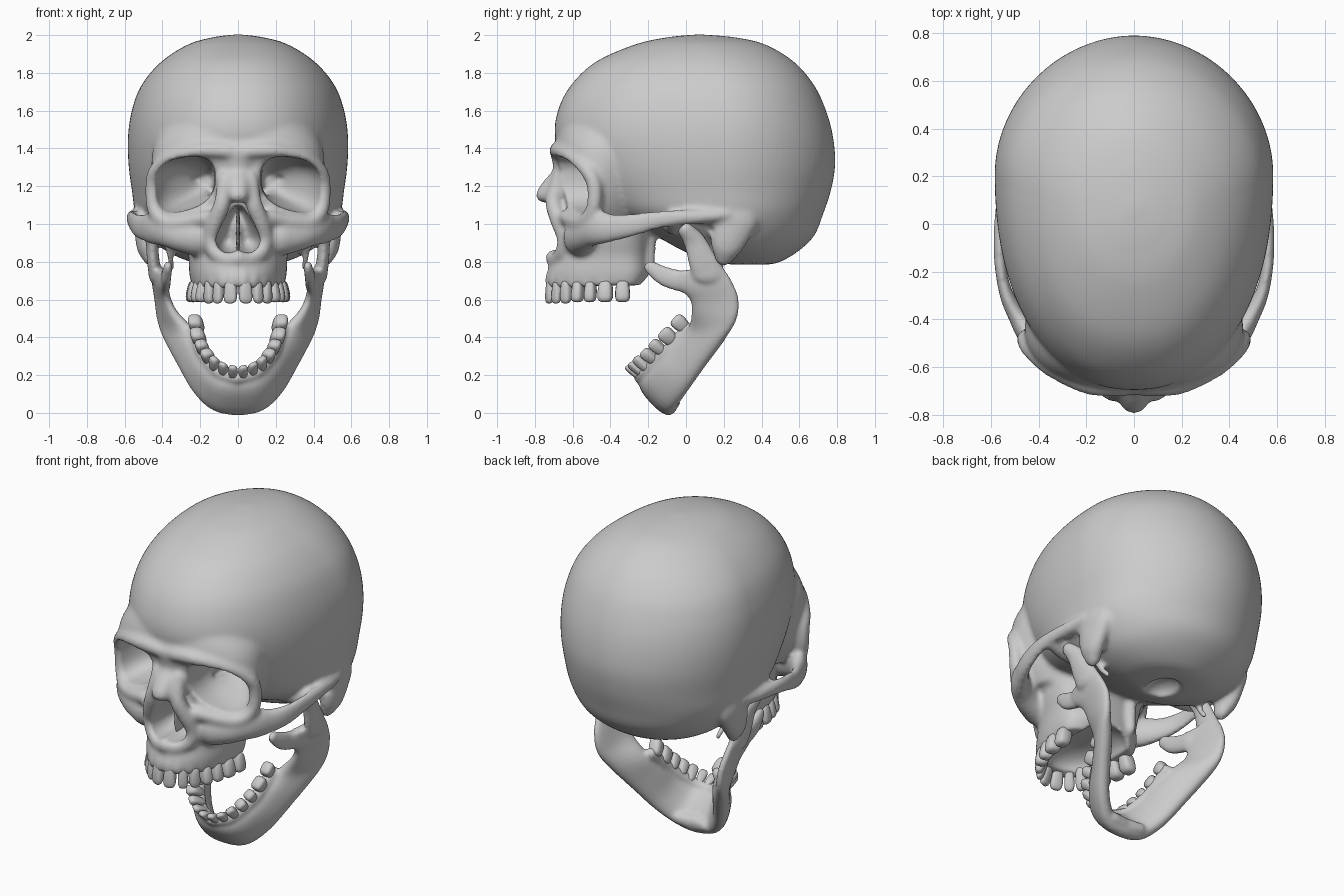
import bpy, bmesh, math
from mathutils import Vector, Matrix


def spow(v, e):
    return math.copysign(abs(v) ** e, v)


def spline(rows, k=4):
    """Catmull-Rom interpolation of rows of numbers."""
    out = []
    for i in range(len(rows) - 1):
        a, b, c, d = (rows[max(0, min(len(rows) - 1, i + j))] for j in (-1, 0, 1, 2))
        for s in range(k):
            t = s / k
            out.append([q + .5 * t * (r - p + t * (2*p - 5*q + 4*r - w + t * (3 * (q - r) + w - p)))
                        for p, q, r, w in zip(a, b, c, d)])
    return out + [list(rows[-1])]


def loft(bm, rings):
    vs = [[bm.verts.new(p) for p in r] for r in rings]
    n = len(vs[0])
    for a, b in zip(vs, vs[1:]):
        for i in range(n):
            bm.faces.new((a[i], a[(i + 1) % n], b[(i + 1) % n], b[i]))
    bm.faces.new(vs[0])
    bm.faces.new(vs[-1])


def slices(bm, rows, front=2.0, back=2.0, n=80):
    """Horizontal slices: z, front y, y of widest point, back y, half width."""
    rings = []
    for z, yf, yc, yb, w in spline(rows, 6):
        ring = []
        for i in range(n):
            c, s = math.cos(math.tau * i / n), math.sin(math.tau * i / n)
            e = 2 / (front if s < 0 else back)
            ring.append((w * spow(c, e), yc + (yc - yf if s < 0 else yb - yc) * spow(s, e), z))
        rings.append(ring)
    loft(bm, rings)


def chain(bm, pts, both=True):
    """Overlapping ellipsoids along a path: x, y, z, rx, ry, rz."""
    rows = spline(pts, 7) if len(pts) > 1 else pts
    for x, y, z, rx, ry, rz in rows:
        for s in ((1, -1) if both else (1,)):
            bmesh.ops.create_icosphere(bm, subdivisions=3 if max(rx, ry, rz) > .08 else 2, radius=1,
                                       matrix=Matrix.LocRotScale((s * x, y, z), None, (rx, ry, rz)))


def rod(pts, r):
    return [(*p, r, r, r) for p in pts]


def make(name, bm):
    bmesh.ops.recalc_face_normals(bm, faces=bm.faces)
    me = bpy.data.meshes.new(name)
    bm.to_mesh(me)
    bm.free()
    ob = bpy.data.objects.new(name, me)
    bpy.context.collection.objects.link(ob)
    me.polygons.foreach_set("use_smooth", [True] * len(me.polygons))
    return ob


def modify(ob, kind, **kw):
    m = ob.modifiers.new(kind.lower(), kind)
    for k, v in kw.items():
        setattr(m, k, v)
    bpy.context.view_layer.objects.active = ob
    bpy.ops.object.modifier_apply(modifier=m.name)


def fuse(ob, voxel, smooth):
    modify(ob, 'REMESH', mode='VOXEL', voxel_size=voxel, use_smooth_shade=True)
    if smooth:
        modify(ob, 'SMOOTH', factor=.5, iterations=smooth)


# --- skull: braincase
bm = bmesh.new()
slices(bm, [(.785, .2, .3, .43, .11), (.80, .12, .3, .5, .25), (.86, -.02, .28, .60, .385),
            (.94, -.17, .25, .68, .472), (1.05, -.42, .22, .725, .54), (1.18, -.56, .21, .768, .562),
            (1.32, -.65, .21, .79, .58), (1.47, -.695, .21, .777, .582), (1.61, -.675, .2, .738, .56),
            (1.74, -.605, .18, .675, .508), (1.86, -.475, .14, .57, .405), (1.95, -.27, .09, .42, .265),
            (1.988, -.1, .07, .26, .135), (2.003, .05, .07, .09, .02)], 2.2, 1.95)
# upper face block and upper jaw
slices(bm, [(.98, -.61, -.42, -.12, .34), (1.1, -.635, -.44, -.05, .42), (1.25, -.66, -.44, .1, .455),
            (1.36, -.69, -.42, .1, .455), (1.45, -.69, -.38, .1, .435), (1.56, -.66, -.3, .1, .38)], 2.5, 1.5)
slices(bm, [(.675, -.735, -.34, -.22, .245), (.74, -.735, -.34, -.19, .258), (.83, -.70, -.36, -.19, .262),
            (.92, -.665, -.38, -.18, .285), (1.05, -.645, -.4, -.15, .31)], 2.1, 2.6)
# brow ridge, outer and lower orbit rim
chain(bm, rod([(.05, -.685, 1.385), (.19, -.675, 1.39), (.34, -.605, 1.355), (.43, -.525, 1.285),
               (.452, -.485, 1.2), (.442, -.49, 1.08), (.39, -.535, 1.015), (.3, -.58, 1.01),
               (.17, -.635, 1.035)], .042))
# cheekbone and arch
chain(bm, [(.22, -.56, .93, .1, .09, .1), (.31, -.54, .94, .08, .07, .085), (.39, -.505, .97, .06, .06, .09),
           (.44, -.46, .98, .05, .055, .09), (.495, -.38, .98, .034, .05, .075),
           (.54, -.28, .995, .027, .05, .065), (.562, -.15, 1.022, .026, .05, .052),
           (.56, -.02, 1.035, .03, .05, .042), (.535, .1, 1.04, .045, .06, .04),
           (.52, .2, 1.05, .045, .06, .035)])
# jaw joint bump, mastoid, styloid, pterygoid
chain(bm, rod([(.52, -.06, 1.02), (.46, -.07, 1.0), (.38, -.07, .99)], .05))
chain(bm, [(.49, .25, 1.02, .06, .13, .12), (.485, .22, .9, .055, .09, .08), (.465, .2, .825, .038, .05, .05)])
chain(bm, rod([(.38, .08, .93), (.36, .14, .83), (.35, .19, .77)], .02))
chain(bm, [(.13, -.21, 1.0, .05, .06, .06), (.14, -.21, .78, .03, .05, .05)])
# nose bones, nose side walls, nasal spine
chain(bm, [(0, -.645, 1.38, .1, .075, .06), (0, -.645, 1.28, .08, .06, .05),
           (0, -.685, 1.21, .078, .078, .045), (0, -.73, 1.165, .064, .064, .035),
           (0, -.735, 1.14, .06, .06, .03)], False)
chain(bm, rod([(.065, -.665, 1.24), (.08, -.7, 1.12), (.118, -.675, 1.02), (.14, -.64, .93), (.125, -.645, .86),
               (.06, -.675, .815), (0, -.7, .82)], .047))
# tooth root bulges
for i in range(6):
    a = .12 + i * .24
    x, y = .228 * math.sin(a), -.34 - .385 * math.cos(a)
    chain(bm, [(x, y, .7, .028, .028, .05), (x * .98, y + .025, .79, .02, .02, .05)])
skull = make("skull", bm)
fuse(skull, .013, 0)

# cutters: orbits
bm = bmesh.new()
for s in (1, -1):
    rings = []
    for y, cx, cz, a, b in spline([(-.9, .29, 1.213, .168, .146), (-.6, .283, 1.211, .163, .141),
                                   (-.5, .275, 1.211, .155, .132), (-.4, .25, 1.22, .125, .11),
                                   (-.3, .2, 1.225, .075, .07), (-.24, .17, 1.23, .03, .03)]):
        ring = []
        for i in range(40):
            u, v = (spow(f(math.tau * i / 40), .75) for f in (math.cos, math.sin))
            ring.append((s * (cx + a * u), y, cz + b * v * (1 + .08 * u) - .2 * a * u))
        rings.append(ring)
    loft(bm, rings)
# nose opening, palate, foramen, ear canals, eye socket clefts
chain(bm, [(.01, -.68, 1.065, .025, .22, .035), (.03, -.68, 1.0, .05, .22, .05),
           (.05, -.66, .915, .068, .22, .07)])
chain(bm, [(0, -.5, .665, .165, .17, .1), (0, -.3, .665, .165, .17, .1)], False)
chain(bm, [(0, .24, .78, .09, .12, .07)], False)
chain(bm, [(.56, .13, .965, .09, .025, .03)])
chain(bm, [(.13, -.34, 1.17, .03, .09, .02), (.22, -.31, 1.24, .03, .09, .018)])
cutter = make("cutter", bm)
fuse(cutter, .012, 0)
cutter.hide_render = True
modify(skull, 'BOOLEAN', operation='DIFFERENCE', solver='EXACT', object=cutter)
bpy.data.objects.remove(cutter)
fuse(skull, .0115, 8)

# nasal septum
bm = bmesh.new()
chain(bm, [(0, -.51, .95, .012, .11, .15)], False)
make("nasal_septum", bm)

# --- lower jaw: U-shaped loft of upright sections (top xyz, bottom xyz, half thickness)
half = [(.0, -.235, .18, 0, -.065, -.002, .052), (.09, -.22, .195, .12, -.06, .02, .052),
        (.165, -.15, .265, .215, .0, .105, .048), (.205, -.065, .355, .295, .09, .235, .048),
        (.25, .01, .44, .375, .2, .385, .048), (.335, .03, .53, .41, .266, .49, .038),
        (.375, .015, .61, .425, .28, .60, .032), (.385, -.07, .68, .44, .242, .70, .032),
        (.385, -.07, .745, .45, .19, .78, .028)]
path = spline([(-a, b, c, -d, e, f, g) for a, b, c, d, e, f, g in reversed(half[1:])] + half)
tops, bots = [Vector(r[:3]) for r in path], [Vector(r[3:6]) for r in path]
mids = [(a + b) / 2 for a, b in zip(tops, bots)]
rings = []
for i, r in enumerate(path):
    tangent = mids[min(i + 1, len(mids) - 1)] - mids[max(i - 1, 0)]
    up = (tops[i] - bots[i]) / 2
    side = tangent.cross(up).normalized() * r[6]
    rings.append([mids[i] + up * spow(math.cos(k * math.tau / 28), .8) + side * spow(math.sin(k * math.tau / 28), .8)
                  for k in range(28)])
bm = bmesh.new()
loft(bm, rings)
# coronoid process, condyle, chin
chain(bm, [(.385, -.0, .69, .03, .06, .06), (.38, -.11, .722, .028, .055, .055), (.37, -.185, .77, .024, .04, .036)])
chain(bm, [(.44, .12, .74, .034, .09, .06), (.45, .085, .82, .034, .08, .05), (.455, .045, .91, .036, .062, .05),
           (.455, .0, .97, .055, .046, .045)])
chain(bm, [(.0, -.082, .048, .06, .04, .05), (.09, -.065, .055, .05, .035, .035)])
# tooth bearing ridge
chain(bm, rod([(0, -.24, .185), (.1, -.21, .215), (.18, -.12, .305), (.21, -.05, .38), (.225, .01, .445)], .036))
jaw = make("lower_jaw", bm)
fuse(jaw, .0105, 8)


# --- teeth: rounded blocks spaced along an elliptical arch
def teeth(name, frame, a, b, sizes, height):
    bm = bmesh.new()
    t = 0
    for w, d in sizes:
        tm = t
        for _ in range(2):
            tm = t + w / 2 / math.hypot(a * math.cos(tm), b * math.sin(tm))
        t += w / math.hypot(a * math.cos(tm), b * math.sin(tm))
        ang = math.atan2(b * math.sin(tm), a * math.cos(tm))
        for s in (1, -1):
            new = bmesh.ops.create_uvsphere(bm, u_segments=16, v_segments=10, radius=1)["verts"]
            place = frame @ Matrix.Translation((s * a * math.sin(tm), -b * math.cos(tm), height * .36)) \
                @ Matrix.Rotation(s * ang, 4, 'Z')
            h = height * (1 if d < .07 else .9)
            for v in new:
                x, y, z = (spow(c, .65) for c in v.co)
                v.co = place @ Vector((x * w * .49 * (.88 + .12 * z),
                                       y * d / 2 * (1 - (.3 * z if d < .07 else 0)) - .012 * z,
                                       z * h / 2))
    make(name, bm)


upper = Matrix.Translation((0, -.33, .695)) @ Matrix.Scale(-1, 4, (0, 0, 1))
teeth("upper_teeth", upper, .23, .39,
      [(.08, .055), (.064, .055), (.068, .065), (.07, .08), (.07, .08), (.092, .088), (.09, .085)], .135)
lower = Matrix(((1, 0, 0, 0), (0, .69, -.72, .022), (0, .72, .69, .465), (0, 0, 0, 1)))
teeth("lower_teeth", lower, .222, .385,
      [(.054, .05), (.057, .05), (.062, .06), (.07, .07), (.07, .07), (.095, .078), (.092, .078)], .11)
